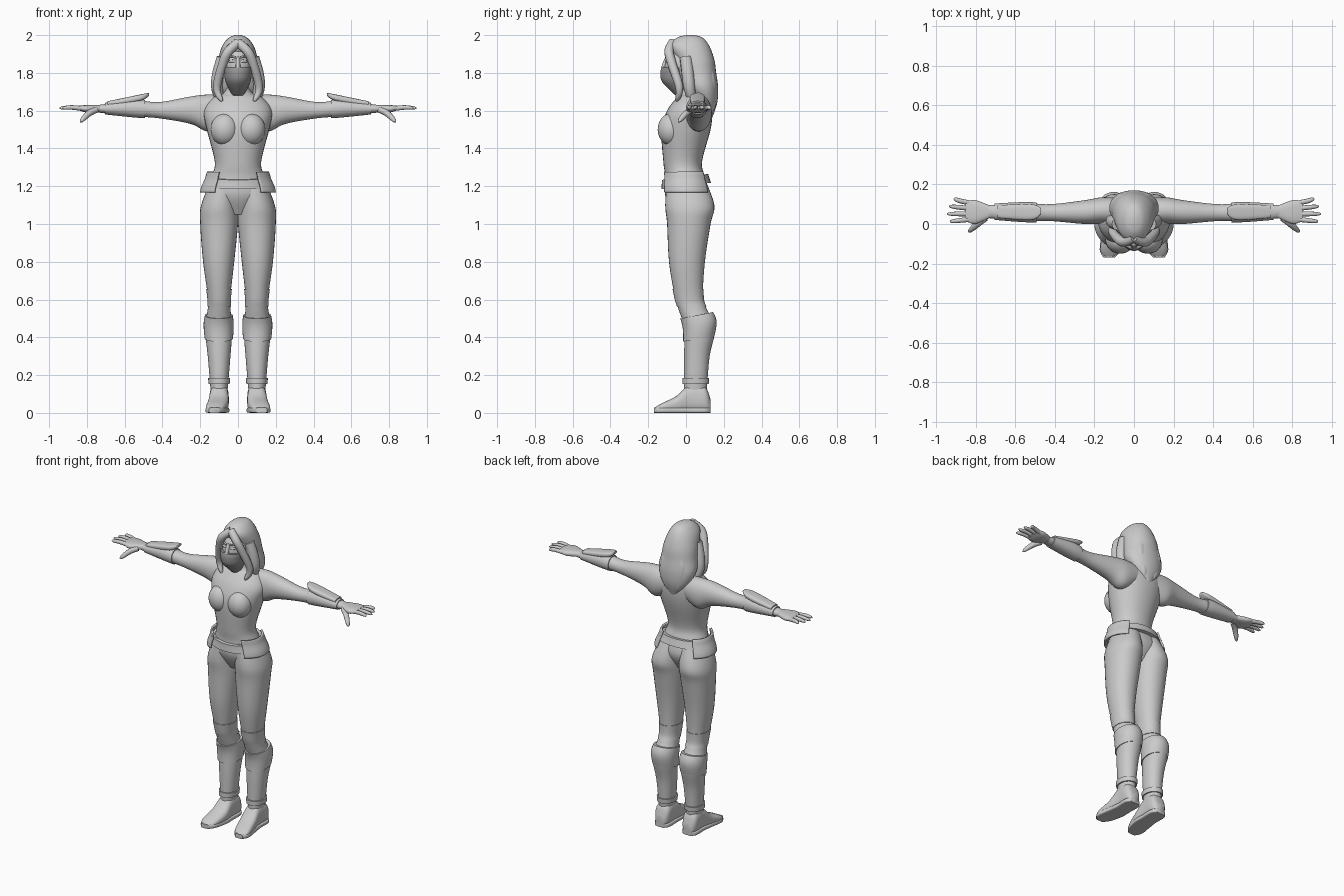
import bpy, bmesh, math
from mathutils import Vector

cube = bpy.data.objects.get("Cube")
if cube:
    bpy.data.objects.remove(cube, do_unlink=True)


def material(name, value):
    mat = bpy.data.materials.new(name)
    mat.use_nodes = True
    colour = (value, value, value, 1)
    mat.diffuse_color = colour
    mat.node_tree.nodes["Principled BSDF"].inputs["Base Color"].default_value = colour
    return mat


GREY = material("light grey", .6)
DARK = material("dark grey", .3)


def spline(rows, steps):
    """Smooth curve through equal-length tuples."""
    out = []
    last = len(rows) - 1
    for i in range(last):
        before, start = rows[max(i - 1, 0)], rows[i]
        end, after = rows[i + 1], rows[min(i + 2, last)]
        for s in range(steps):
            t = s / steps
            out.append([b + t / 2 * (c - a + t * (2*a - 5*b + 4*c - d + t * (3*(b - c) + d - a)))
                        for a, b, c, d in zip(before, start, end, after)])
    return out + [list(rows[last])]


def skin(name, loops, mirror, mat, closed=True):
    """Join point loops into one smooth surface."""
    bm = bmesh.new()
    rings = [[bm.verts.new(point) for point in loop] for loop in loops]
    count = len(rings[0])
    for lower, upper in zip(rings, rings[1:]):
        for i in range(count if closed else count - 1):
            j = (i + 1) % count
            bm.faces.new((lower[i], lower[j], upper[j], upper[i]))
    if closed:
        bm.faces.new(rings[0])
        bm.faces.new(rings[-1])
    bmesh.ops.recalc_face_normals(bm, faces=bm.faces)
    mesh = bpy.data.meshes.new(name)
    bm.to_mesh(mesh)
    bm.free()
    mesh.materials.append(mat)
    part = bpy.data.objects.new(name, mesh)
    bpy.context.collection.objects.link(part)
    bpy.ops.object.select_all(action='DESELECT')
    part.select_set(True)
    bpy.context.view_layer.objects.active = part
    bpy.ops.object.shade_smooth_by_angle(angle=math.radians(50))
    if not closed:
        shell = part.modifiers.new("thickness", 'SOLIDIFY')
        shell.thickness = .012
        shell.offset = 0
    if mirror:
        part.modifiers.new("mirror", 'MIRROR')


def rounded(value, power):
    return math.copysign(abs(value) ** (2 / power), value)


def loft(name, rows, axis='z', mirror=False, mat=GREY, power=2.1, steps=5, arc=None, tilt=0):
    """Each row holds a position along the axis, then the low and high bounds across it."""
    seg = 32
    first, sweep = arc or (0, 360)
    loops = []
    for t, left, right, low, high in spline(rows, steps):
        loop = []
        for i in range(seg):
            angle = math.radians(first + sweep * i / (seg - 1 if arc else seg))
            u = (left + right + (right - left) * rounded(math.cos(angle), power)) / 2
            v = (low + high + (high - low) * rounded(math.sin(angle), power)) / 2
            loop.append({'x': (t, u, v), 'y': (u, t, v), 'z': (u, v, t + tilt * v)}[axis])
        loops.append(loop)
    skin(name, loops, mirror, mat, closed=arc is None)


def wrap(name, rows, start, stop, grow, **options):
    """A garment layer that follows part of a body profile at a small distance."""
    layer = [(t, left - grow, right + grow, low - grow, high + grow)
             for t, left, right, low, high in spline(rows, 12) if start <= t <= stop]
    loft(name, layer, steps=1, **options)


def tube(name, points, radius, mirror=True):
    """A round strand along a path, tapering to a tip."""
    path = [Vector(point) for point in spline(points, 5)]
    last = len(path) - 1
    loops = []
    for i, centre in enumerate(path):
        along = path[min(i + 1, last)] - path[max(i - 1, 0)]
        side = along.cross(Vector((0, .9, .4))).normalized()
        up = side.cross(along).normalized()
        r = radius * max(.2, math.sqrt(1 - (i / last) ** 4))
        angles = [math.tau * k / 12 for k in range(12)]
        loops.append([centre + r * (side * math.cos(a) + up * math.sin(a)) for a in angles])
    skin(name, loops, mirror, GREY)


def ball(name, centre, size):
    x, y, z = centre
    wide, deep, tall = size
    rows = []
    for i in range(1, 12):
        angle = math.pi * i / 12
        s = math.sin(angle)
        rows.append((z - tall * math.cos(angle), x - wide * s, x + wide * s, y - deep * s, y + deep * s))
    loft(name, rows, mirror=True, power=2, steps=1)


def centred(*rows):
    """Expand rows of height, half width, front and back."""
    return [(z, -half, half, front, back) for z, half, front, back in rows]


# Torso with neck, and bust
torso = centred((1.05, .06, -.06, .07), (1.15, .165, -.11, .12), (1.25, .14, -.11, .1),
                (1.33, .123, -.12, .085), (1.5, .165, -.13, .13), (1.6, .18, -.1, .14),
                (1.67, .13, -.05, .13), (1.7, .07, -.03, .1), (1.8, .045, -.03, .08))
loft("torso", torso)
ball("bust", (.07, -.08, 1.5), (.075, .07, .085))

# Belt rising towards the back, with hip pouches
wrap("belt", torso, 1.2, 1.25, .018, tilt=.13)
wrap("hip_pouch", torso, 1.16, 1.28, .026, mirror=True, arc=(-52, 100))

# Legs with knee pads, boot cuffs and ankle straps
leg = [(.12, .055, .145, -.01, .11), (.3, .04, .16, -.01, .125), (.45, .03, .175, -.01, .155),
       (.55, .04, .16, -.04, .11), (.62, .04, .16, -.06, .09), (.8, .02, .185, -.09, .1),
       (1, 0, .2, -.1, .13), (1.1, 0, .195, -.11, .15), (1.24, 0, .14, -.1, .1)]
loft("leg", leg, mirror=True)
wrap("knee_pad", leg, .56, .67, .004, mirror=True)
wrap("boot_cuff", leg, .37, .51, .007, mirror=True, tilt=.2)
wrap("ankle_strap", leg, .14, .19, .008, mirror=True)

# Feet and soles
foot = [(.13, .07, .13, .07), (.1, .05, .15, .14), (.02, .05, .15, .15),
        (-.05, .05, .16, .09), (-.13, .07, .17, .05), (-.17, .1, .15, .025)]
loft("foot", [(y, inner, outer, 0, top) for y, inner, outer, top in foot],
     axis='y', mirror=True, power=2.6)
loft("sole", [(y, inner - .003, outer + .003, 0, .028) for y, inner, outer, top in foot],
     axis='y', mirror=True, power=5)

# Arms with flared bracers
arm = [(.07, 0, .13, 1.53, 1.68), (.16, 0, .135, 1.49, 1.685), (.25, 0, .12, 1.53, 1.675),
       (.42, .015, .1, 1.56, 1.645), (.55, .015, .105, 1.57, 1.655), (.74, .03, .095, 1.59, 1.63)]
loft("arm", arm, axis='x', mirror=True)
wrap("bracer", arm, .49, .71, .006, axis='x', mirror=True)
loft("bracer_plate", [(.47, .05, .08, 1.68, 1.695), (.52, .02, .1, 1.65, 1.685),
                      (.69, .03, .095, 1.62, 1.65)], axis='x', mirror=True, power=3)

# Hands
loft("palm", [(.72, .035, .09, 1.595, 1.63), (.8, 0, .12, 1.59, 1.63),
              (.85, .015, .115, 1.605, 1.625)], axis='x', mirror=True, power=2.6)
for i, (name, tip) in enumerate((("index", .93), ("middle", .945), ("ring", .935), ("little", .91))):
    y = .024 + .027 * i
    spread = .006 * (i - 1)
    tube(name + "_finger", [(.82, y, 1.61), (.88, y + spread, 1.617), (tip, y + 2 * spread, 1.613)], .0125)
tube("thumb", [(.75, .03, 1.605), (.79, 0, 1.585), (.835, -.04, 1.54)], .017)

# Head, mask and facial features
loft("head", centred((1.69, .035, -.055, .06), (1.8, .07, -.107, .09), (1.87, .075, -.105, .1),
                     (1.96, .04, -.05, .07)))
loft("mask", centred((1.68, .03, -.055, .03), (1.75, .065, -.125, .03), (1.8, .073, -.136, .03),
                     (1.83, .076, -.128, .03)), mat=DARK, power=1.9)
tube("nose", [(0, -.12, 1.825), (0, -.11, 1.855), (0, -.1, 1.885)], .012, mirror=False)
tube("eye", [(.015, -.1, 1.86), (.03, -.1, 1.862), (.05, -.09, 1.86)], .008)
tube("eyebrow", [(.012, -.105, 1.88), (.03, -.1, 1.887), (.055, -.085, 1.88)], .005)

# Hair mass and loose locks
loft("hair", centred((2, .015, 0, .045), (1.985, .05, -.05, .09), (1.94, .085, -.09, .125),
                     (1.87, .105, -.055, .15), (1.8, .114, -.03, .16), (1.72, .124, 0, .17),
                     (1.64, .09, .06, .165), (1.565, .02, .115, .14)))
tube("fringe_lock", [(0, -.07, 1.96), (.05, -.09, 1.915), (.08, -.075, 1.85),
                     (.112, -.035, 1.72), (.085, -.05, 1.65)], .025)
tube("side_lock", [(.08, 0, 1.88), (.105, .01, 1.79), (.11, .02, 1.71), (.08, .04, 1.625)], .033)
tube("back_lock", [(.04, .11, 1.82), (.06, .125, 1.73), (.03, .135, 1.59)], .036)
